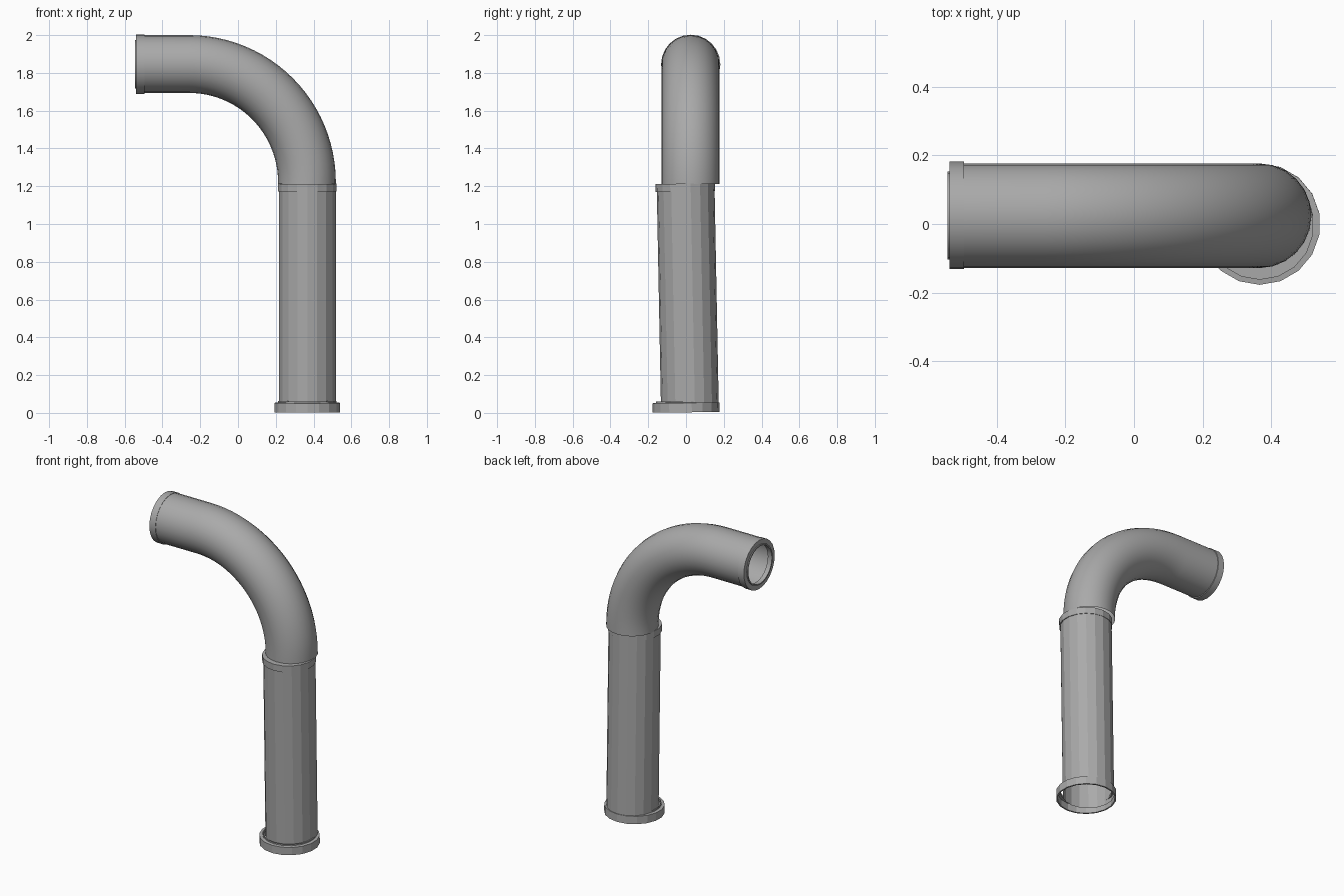
import bpy, bmesh, math
from mathutils import Vector, Matrix

if "Cube" in bpy.data.objects:
    bpy.data.objects.remove(bpy.data.objects["Cube"])

SIDES = 18
metal = bpy.data.materials.new("dark_grey")
metal.diffuse_color = (0.4, 0.4, 0.4, 1)
metal.use_nodes = True
metal.node_tree.nodes["Principled BSDF"].inputs["Base Color"].default_value = metal.diffuse_color


def finish(name, bm, smooth):
    bmesh.ops.recalc_face_normals(bm, faces=bm.faces)
    mesh = bpy.data.meshes.new(name)
    bm.to_mesh(mesh)
    bm.free()
    mesh.materials.append(metal)
    ob = bpy.data.objects.new(name, mesh)
    bpy.context.collection.objects.link(ob)
    if smooth:
        bpy.context.view_layer.objects.active = ob
        ob.select_set(True)
        bpy.ops.object.shade_smooth_by_angle(angle=math.radians(35))
        ob.select_set(False)
    return ob


def bridge(bm, a, b):
    n = len(a)
    for i in range(n):
        bm.faces.new((a[i], a[(i + 1) % n], b[(i + 1) % n], b[i]))


def lathe(name, profile, matrix, sides=SIDES, closed=True, smooth=False):
    """Spin (radius, height) points around local z."""
    bm = bmesh.new()
    rings = []
    for r, h in profile:
        angles = [math.pi / 2 + math.tau * i / sides for i in range(sides)]
        rings.append([bm.verts.new(matrix @ Vector((r * math.cos(t), r * math.sin(t), h)))
                      for t in angles])
    for a, b in zip(rings, rings[1:]):
        bridge(bm, a, b)
    if closed:
        bridge(bm, rings[-1], rings[0])
    return finish(name, bm, smooth)


# Slightly leaning upright pipe with its foot flange and top collar
lean = Matrix.Rotation(math.radians(1.1), 4, 'X')
lathe("upright_pipe", [(0.153, 0.02), (0.153, 1.2)],
      Matrix.Translation((0.367, 0.021, 0)) @ lean, closed=False)
lathe("foot_flange", [(0.168, 0), (0.177, 0), (0.177, 0.05), (0.158, 0.052),
                      (0.158, 0.06), (0.152, 0.06), (0.152, 0.045), (0.168, 0.045)],
      Matrix.Translation((0.367, 0, 0.003)) @ Matrix.Rotation(math.radians(0.7), 4, 'X'))
lathe("joint_collar", [(0.12, 0), (0.158, 0), (0.158, 0.042), (0.12, 0.042)],
      Matrix.Translation((0.367, -0.004, 1.172)) @ lean)

# Curved upper pipe: straight run followed by a quarter bend
CY, R, BX, BZ = 0.024, 0.625, -0.260, 1.222
stations = [(Vector((-0.53, CY, BZ + R)), math.pi / 2)]
for i in range(25):
    t = math.pi / 2 * (1 - i / 24)
    stations.append((Vector((BX + R * math.cos(t), CY, BZ + R * math.sin(t))), t))
stations.append((Vector((BX + R, CY, 1.212)), 0))
bm = bmesh.new()
previous = None
for centre, t in stations:
    out = Vector((math.cos(t), 0, math.sin(t)))
    ring = [bm.verts.new(centre + 0.153 * (out * math.cos(math.tau * k / 24)
                         + Vector((0, math.sin(math.tau * k / 24), 0)))) for k in range(24)]
    if previous:
        bridge(bm, previous, ring)
    previous = ring
finish("curved_pipe", bm, True)

# Outlet collar with a protruding inner lip
outlet = Matrix.Translation((-0.496, CY + 0.001, BZ + R - 0.002)) @ Matrix.Rotation(-math.pi / 2, 4, 'Y')
lathe("outlet_collar", [(0.148, 0), (0.157, 0), (0.157, 0.043), (0.128, 0.043),
                        (0.128, 0.049), (0.12, 0.049), (0.12, 0.02), (0.148, 0.02)],
      outlet, sides=24, smooth=True)
